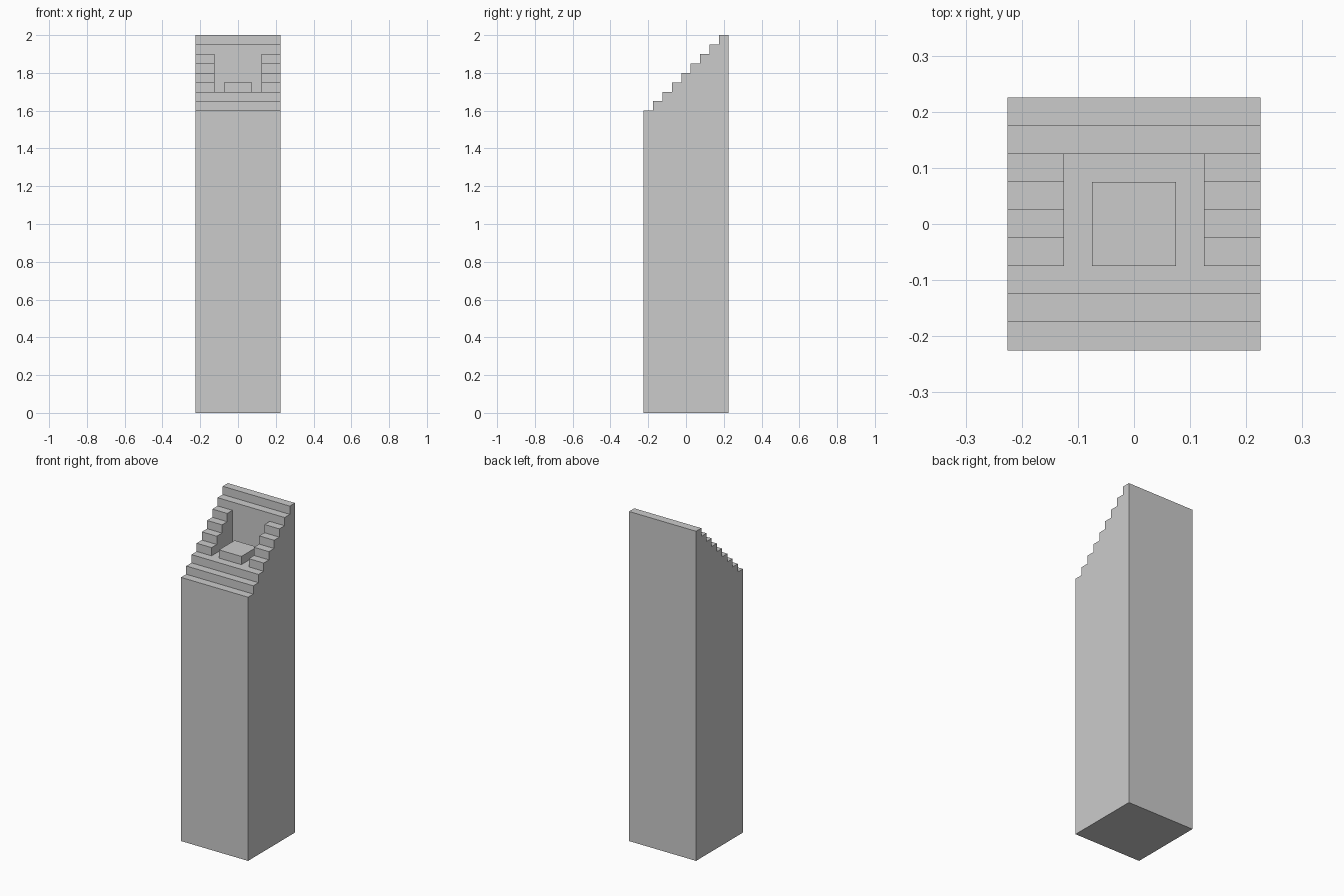
import bpy
import bmesh

if "Cube" in bpy.data.objects:
    bpy.data.objects.remove(bpy.data.objects["Cube"])

HALF, STEP, BASE_Z, COUNT = 0.225, 0.05, 1.6, 9
PIT_HALF, PIT_STEPS, PIT_Z = 0.125, range(3, 7), 1.7

xs = [-HALF, -PIT_HALF, PIT_HALF, HALF]
ys = [-HALF + STEP * j for j in range(COUNT + 1)]
zs = [0.0] + [BASE_Z + STEP * k for k in range(COUNT)]


def level(i, j):
    """Index into zs of the column top at plan cell (i, j)."""
    if not (0 <= i < 3 and 0 <= j < COUNT):
        return 0
    return 3 if i == 1 and j in PIT_STEPS else j + 1


def finish(bm, name):
    bmesh.ops.recalc_face_normals(bm, faces=bm.faces[:])
    mesh = bpy.data.meshes.new(name)
    bm.to_mesh(mesh)
    bm.free()
    obj = bpy.data.objects.new(name, mesh)
    bpy.context.collection.objects.link(obj)
    return obj


# Stepped tower with the recessed alcove in its sloping top
bm = bmesh.new()


def quad(*pts):
    bm.faces.new([bm.verts.new(p) for p in pts])


for i in range(3):
    for j in range(COUNT):
        x0, x1, y0, y1 = xs[i], xs[i + 1], ys[j], ys[j + 1]
        top = level(i, j)
        for z in (0.0, zs[top]):
            quad((x0, y0, z), (x1, y0, z), (x1, y1, z), (x0, y1, z))
        # walls down to each lower neighbour
        sides = (((x0, y0), (x1, y0), level(i, j - 1)),
                 ((x1, y0), (x1, y1), level(i + 1, j)),
                 ((x1, y1), (x0, y1), level(i, j + 1)),
                 ((x0, y1), (x0, y0), level(i - 1, j)))
        for a, b, low in sides:
            for k in range(low, top):
                quad((*a, zs[k]), (*b, zs[k]), (*b, zs[k + 1]), (*a, zs[k + 1]))
bmesh.ops.remove_doubles(bm, verts=bm.verts[:], dist=0.0001)
bmesh.ops.recalc_face_normals(bm, faces=bm.faces[:])
bmesh.ops.dissolve_limit(bm, angle_limit=0.01, verts=bm.verts[:], edges=bm.edges[:])
finish(bm, "stepped_tower")

# Low square plinth on the alcove floor
bm = bmesh.new()
bmesh.ops.create_cube(bm, size=1.0)
bmesh.ops.scale(bm, vec=(0.15, 0.15, STEP), verts=bm.verts[:])
plinth = finish(bm, "alcove_plinth")
plinth.location = (0, 0, PIT_Z + STEP / 2)
